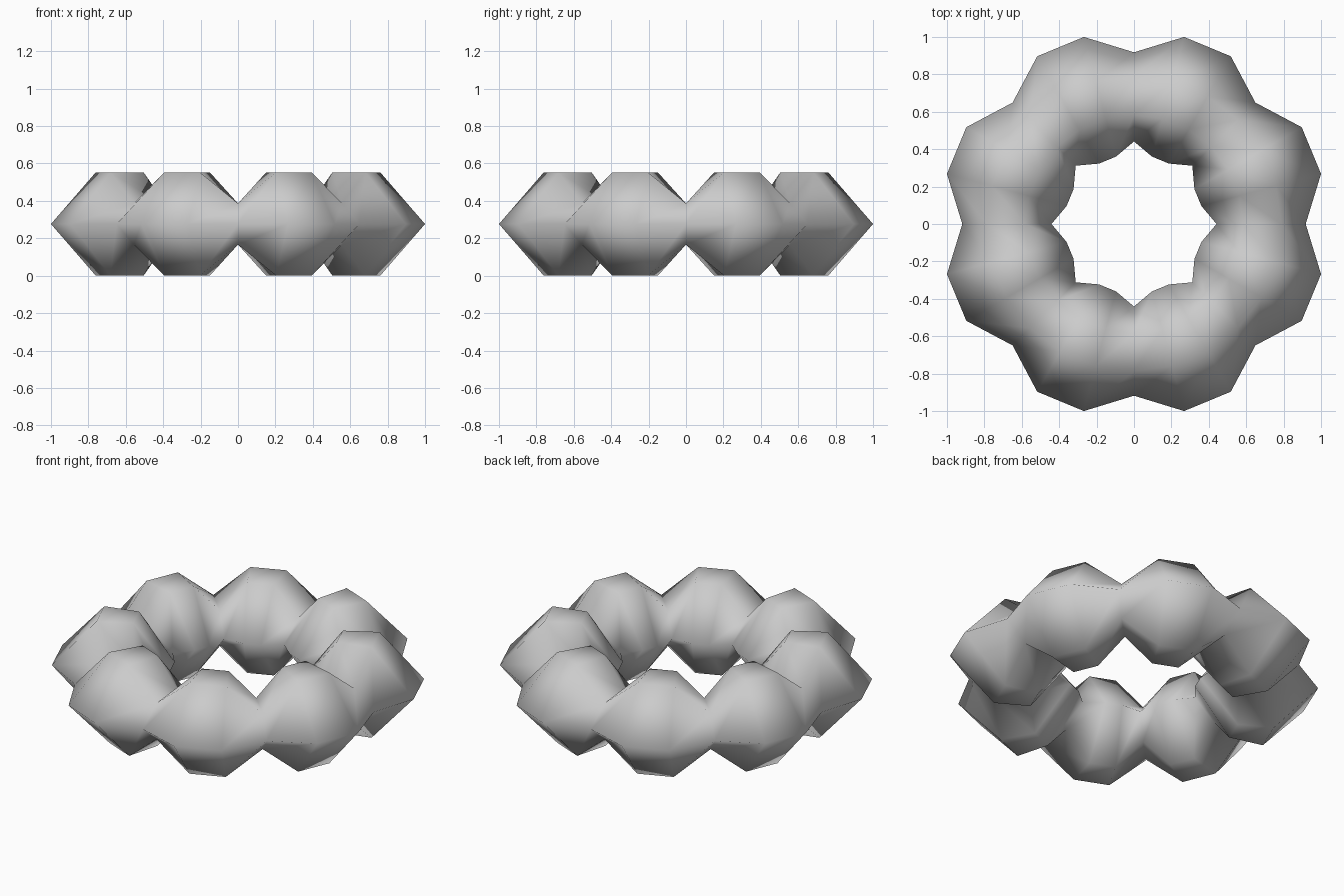
import bpy, bmesh
from math import cos, sin, radians

if "Cube" in bpy.data.objects:
    bpy.data.objects.remove(bpy.data.objects["Cube"])

MID = 0.2765  # height of the ring's centre plane


def section(outer, inner, half_height):
    """Six-sided cross-section as (radius, z) pairs."""
    top, low = MID + half_height, MID - half_height
    return [(outer, MID), (0.787, top), (0.583, top),
            (inner, MID), (0.583, low), (0.787, low)]


bead = section(1.0353, 0.373, 0.2765)
pinch = section(0.918, 0.441, 0.11)

# Eight beads: each 45 degree step is one pinched section and two full ones
bm = bmesh.new()
rings = []
for i in range(24):
    a = radians(15 * i)
    profile = pinch if i % 3 == 0 else bead
    rings.append([bm.verts.new((r * cos(a), r * sin(a), z)) for r, z in profile])

# Skin neighbouring sections together around the closed ring
for i, ring in enumerate(rings):
    nxt = rings[(i + 1) % 24]
    for j in range(6):
        k = (j + 1) % 6
        bm.faces.new((ring[j], nxt[j], nxt[k], ring[k]))
bmesh.ops.recalc_face_normals(bm, faces=bm.faces[:])
for f in bm.faces:
    f.smooth = True

mesh = bpy.data.meshes.new("beaded_ring")
bm.to_mesh(mesh)
bm.free()
bpy.context.collection.objects.link(bpy.data.objects.new("beaded_ring", mesh))
